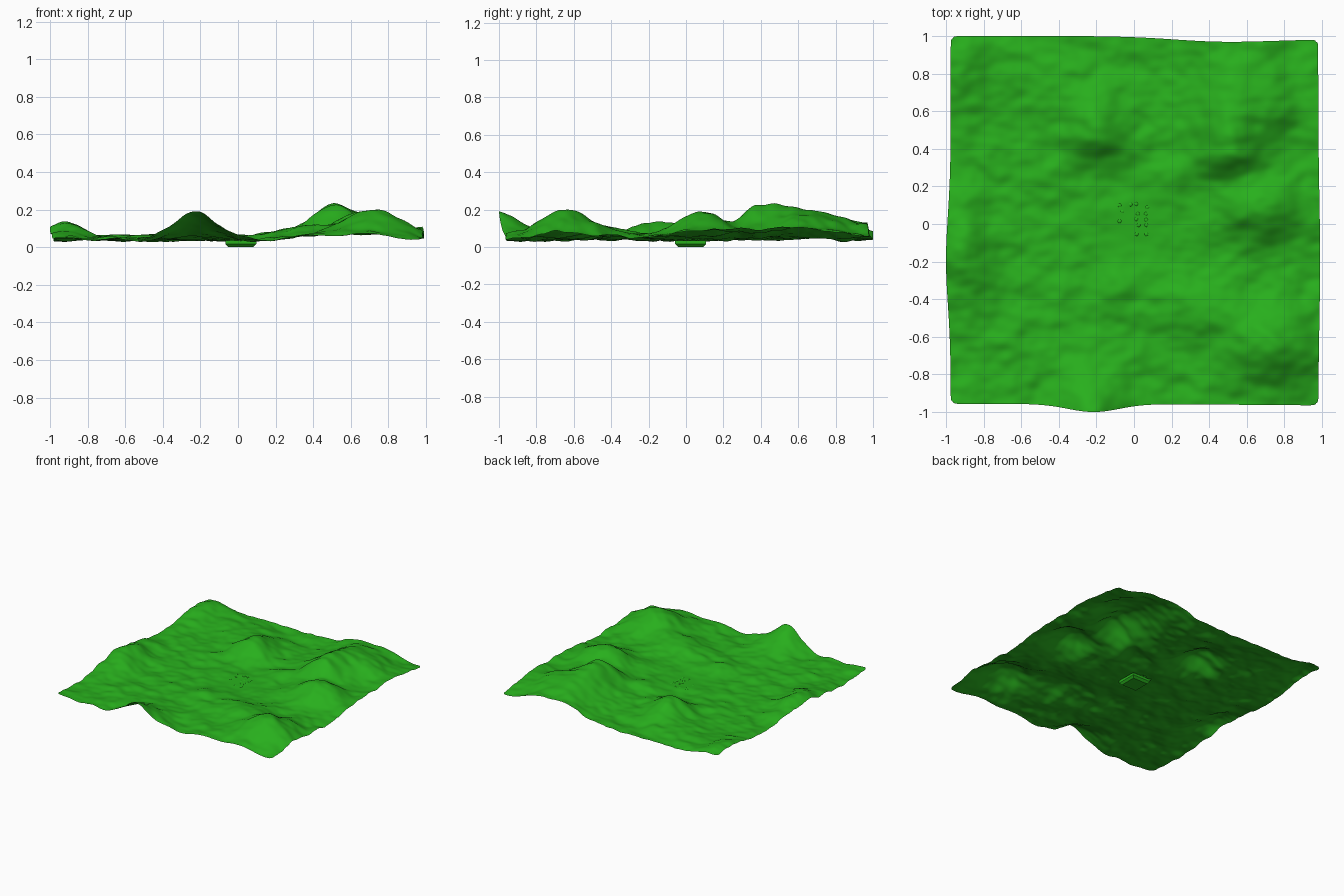
import bpy, bmesh, random
from math import exp
from mathutils import noise, Vector, Matrix

if "Cube" in bpy.data.objects:
    bpy.data.objects.remove(bpy.data.objects["Cube"])

random.seed(4)
green = bpy.data.materials.new("grass_green")
green.diffuse_color = (0.021, 0.43, 0.012, 1)
green.use_nodes = True
green.node_tree.nodes["Principled BSDF"].inputs["Base Color"].default_value = green.diffuse_color

# Hills: centre x, y, spread x, front spread y, back spread y, height
HILLS = [
    (-0.24, -1.00, 0.17, 0.17, 0.22, 0.140),
    (-0.20, 0.46, 0.16, 0.13, 0.24, 0.115),
    (0.50, 0.38, 0.18, 0.11, 0.35, 0.160),
    (0.46, 1.02, 0.28, 0.30, 0.30, 0.065),
    (0.74, -0.66, 0.22, 0.19, 0.24, 0.130),
    (0.68, 0.07, 0.22, 0.15, 0.18, 0.125),
    (0.72, 0.64, 0.18, 0.18, 0.25, 0.085),
    (-0.91, -0.15, 0.13, 0.28, 0.30, 0.095),
    (-0.91, 0.86, 0.14, 0.22, 0.25, 0.060),
    (1.02, 0.40, 0.13, 0.45, 0.45, 0.060),
    (0.35, -0.48, 0.22, 0.16, 0.18, 0.050),
    (-0.08, -0.34, 0.10, 0.12, 0.14, 0.035),
    (-0.50, 0.75, 0.25, 0.18, 0.20, 0.025),
    (0.20, 0.22, 0.12, 0.10, 0.14, 0.025),
]
BASE = 0.039


def bump(d, s):
    return exp(-(d / s) ** 2)


def height(x, y):
    z = BASE + 0.026 * bump(x - 0.55, 0.32)
    for cx, cy, sx, s_front, s_back, h in HILLS:
        z += h * bump(x - cx, sx) * bump(y - cy, s_front if y < cy else s_back)
    # Rough ripples fade out over the flat centre patch
    calm = 1 - 0.9 * exp(-((x * x + y * y) / 0.03))
    rough = noise.noise(Vector((x * 3, y * 4, 3))) * 0.018
    rough += noise.noise(Vector((x * 7, y * 9, 7))) * 0.016
    rough += noise.noise(Vector((x * 14, y * 18, 11))) * 0.007
    return max(z + rough * calm, 0.022 + 0.2 * rough)


def make_object(name, bm):
    mesh = bpy.data.meshes.new(name)
    bm.to_mesh(mesh)
    bm.free()
    mesh.materials.append(green)
    ob = bpy.data.objects.new(name, mesh)
    bpy.context.collection.objects.link(ob)
    bpy.ops.object.select_all(action='DESELECT')
    ob.select_set(True)
    bpy.context.view_layer.objects.active = ob
    return ob


# Ground sheet: one thin surface with a slightly wavy outline and rounded corners
bm = bmesh.new()
bmesh.ops.create_grid(bm, x_segments=160, y_segments=160, size=1)
for v in bm.verts:
    u, w = v.co.x, v.co.y
    corner = 1 - 0.012 * (u * w) ** 80
    right = 0.98 + 0.01 * bump(w + 0.2, 0.5)
    left = 0.975 + 0.025 * bump(w + 0.2, 0.35)
    back = 1.0 - 0.03 * bump(u - 0.5, 0.4) - 0.012 * bump(u - 1, 0.3)
    front = 0.957 + 0.043 * bump(u + 0.22, 0.2) + 0.008 * max(u, 0)
    x = u * (right if u > 0 else left) * corner
    y = w * (back if w > 0 else front) * corner
    v.co = (x, y, height(x, y))
make_object("ground_sheet", bm)
bpy.ops.object.shade_smooth()

# Square pad beneath the centre, tapering to a smaller foot
bm = bmesh.new()
bmesh.ops.create_cube(bm, size=1, matrix=Matrix.Translation((0.015, 0.025, 0.018))
                      @ Matrix.Diagonal((0.165, 0.165, 0.036, 1)))
low = [e for e in bm.edges if all(v.co.z < 0.01 for v in e.verts)]
bmesh.ops.bevel(bm, geom=low, offset=0.016, segments=1, affect='EDGES')
make_object("centre_pad", bm)

# Small, barely raised pebbles on the flat centre
bm = bmesh.new()
for i in range(4):
    for j in range(5):
        if random.random() < 0.3:
            continue
        x = -0.07 + i * 0.045 + random.uniform(-0.01, 0.01)
        y = -0.05 + j * 0.037 + random.uniform(-0.01, 0.01)
        m = Matrix.Translation((x, y, height(x, y) - 0.002)) @ Matrix.Diagonal((1, 1, 0.4, 1))
        bmesh.ops.create_icosphere(bm, subdivisions=2, radius=0.011, matrix=m)
make_object("centre_pebbles", bm)
bpy.ops.object.shade_smooth()
